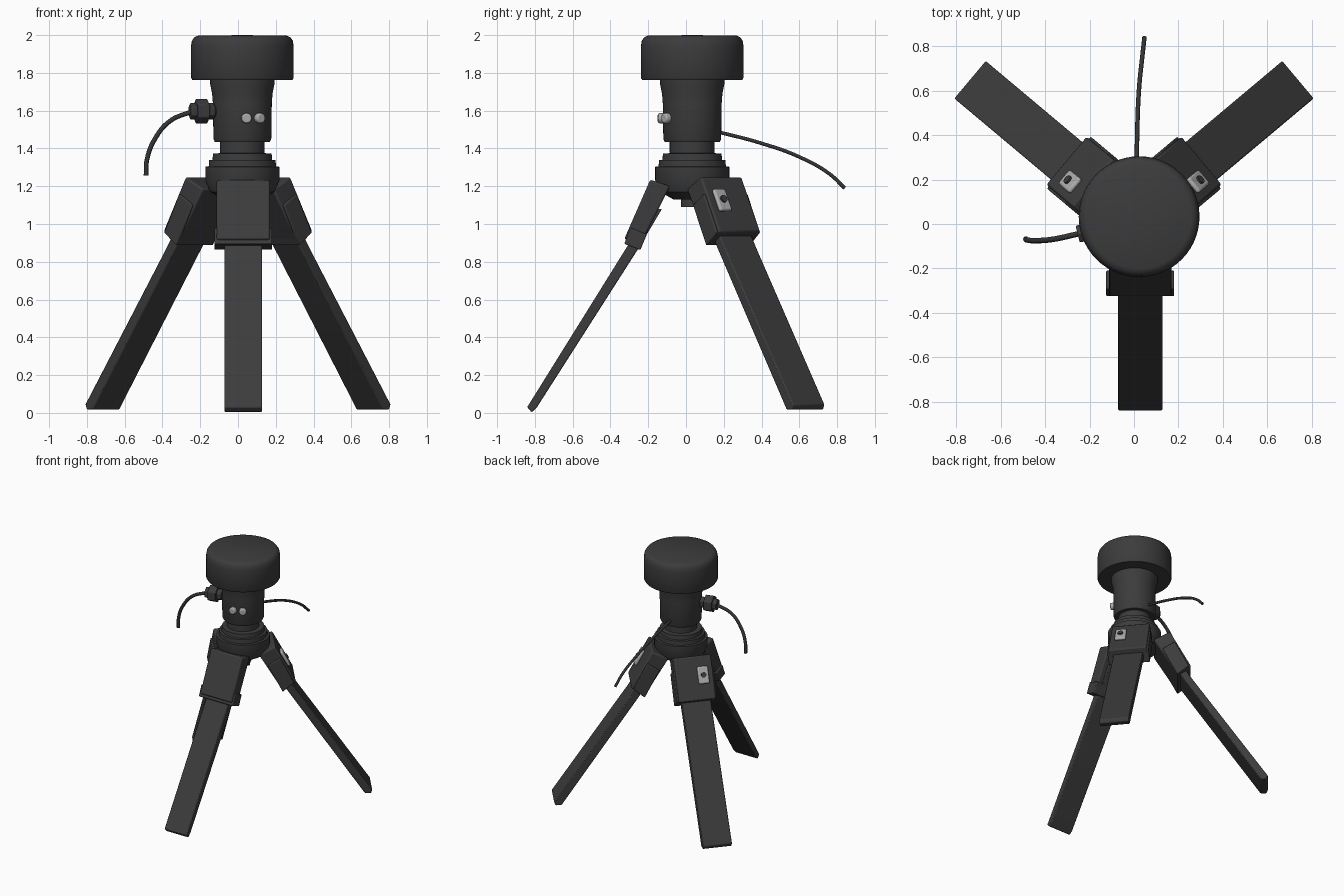
import bpy, bmesh, math
from mathutils import Vector

if "Cube" in bpy.data.objects:
    bpy.data.objects.remove(bpy.data.objects["Cube"])

CX, CY = 0.023, 0.033   # axis of the round body


def material(name, value):
    m = bpy.data.materials.new(name)
    m.diffuse_color = (value, value, value, 1)
    m.use_nodes = True
    m.node_tree.nodes["Principled BSDF"].inputs["Base Color"].default_value = m.diffuse_color
    return m


DARK = material("dark grey", 0.045)
CABLE = material("cable black", 0.035)
SILVER = material("silver", 0.42)


def finish(name, bm, mat, bevel=0.0, segments=2):
    bmesh.ops.recalc_face_normals(bm, faces=bm.faces)
    me = bpy.data.meshes.new(name)
    bm.to_mesh(me)
    bm.free()
    ob = bpy.data.objects.new(name, me)
    bpy.context.collection.objects.link(ob)
    me.materials.append(mat)
    if bevel:
        b = ob.modifiers.new("bevel", 'BEVEL')
        b.width, b.segments = bevel, segments
    bpy.ops.object.select_all(action='DESELECT')
    ob.select_set(True)
    bpy.context.view_layer.objects.active = ob
    bpy.ops.object.shade_smooth_by_angle(angle=math.radians(35))
    return ob


def lathe(name, profile, mat, steps=56):
    """Spin (radius, height) points round the body axis."""
    bm = bmesh.new()
    vs = [bm.verts.new((CX + r, CY, z)) for r, z in profile]
    edges = [bm.edges.new(p) for p in zip(vs, vs[1:])]
    bmesh.ops.spin(bm, geom=vs + edges, cent=(CX, CY, 0), axis=(0, 0, 1),
                   angle=math.tau, steps=steps)
    bmesh.ops.remove_doubles(bm, verts=bm.verts, dist=1e-4)
    return finish(name, bm, mat)


def rod(name, start, end, radius, mat, sides=24, bevel=0.0):
    a, b = Vector(start), Vector(end)
    bm = bmesh.new()
    bmesh.ops.create_cone(bm, cap_ends=True, segments=sides, radius1=radius,
                          radius2=radius, depth=(b - a).length)
    q = (b - a).to_track_quat('Z', 'Y')
    for v in bm.verts:
        v.co = q @ v.co + (a + b) / 2
    return finish(name, bm, mat, bevel)


def cable(name, points, radius):
    cu = bpy.data.curves.new(name, 'CURVE')
    cu.dimensions = '3D'
    cu.bevel_depth, cu.bevel_resolution, cu.use_fill_caps = radius, 3, True
    sp = cu.splines.new('BEZIER')
    sp.bezier_points.add(len(points) - 1)
    for bp, p in zip(sp.bezier_points, points):
        bp.co = p
        bp.handle_left_type = bp.handle_right_type = 'AUTO'
    ob = bpy.data.objects.new(name, cu)
    bpy.context.collection.objects.link(ob)
    cu.materials.append(CABLE)


class Frame:
    """Leg frame: r runs outward, v sideways, z up."""

    def __init__(self, x, y, u, v):
        self.o, self.u, self.v = Vector((x, y, 0)), Vector(u), Vector(v)

    def at(self, r, v, z):
        return self.o + self.u * r + self.v * v + Vector((0, 0, z))

    def prism(self, name, outline, v0, v1, mat, bevel=0.006):
        bm = bmesh.new()
        a = [bm.verts.new(self.at(r, v0, z)) for r, z in outline]
        b = [bm.verts.new(self.at(r, v1, z)) for r, z in outline]
        bm.faces.new(a)
        bm.faces.new(b)
        n = len(a)
        for i in range(n):
            bm.faces.new((a[i], a[(i + 1) % n], b[(i + 1) % n], b[i]))
        return finish(name, bm, mat, bevel)


# Head cap
lathe("head_cap", [(0, 2.0), (0.235, 1.997), (0.255, 1.988), (0.267, 1.97), (0.272, 1.94),
                   (0.272, 1.775), (0.265, 1.763), (0, 1.76)], DARK)
# Neck with flared top
lathe("neck", [(0, 1.77), (0.172, 1.77), (0.17, 1.74), (0.16, 1.69), (0.156, 1.64),
               (0.153, 1.45), (0.146, 1.435), (0, 1.435)], DARK)
# Stepped collar and hub
lathe("collar", [(0, 1.445), (0.118, 1.445), (0.118, 1.375), (0.155, 1.373), (0.158, 1.34),
                 (0.176, 1.338), (0.178, 1.305), (0.196, 1.303), (0.196, 1.23),
                 (0.17, 1.17), (0.1, 1.13), (0, 1.13)], DARK)
lathe("hub_pin", [(0, 1.14), (0.06, 1.14), (0.06, 1.09), (0, 1.09)], DARK, 24)

# Legs with their holders
c, s = math.cos(math.radians(40)), math.sin(math.radians(40))
back_leg = [(0.965, 0.045), (0.955, 0.018), (0.91, 0.018), (0.335, 0.88), (0.19, 1.12),
            (0.25, 1.12), (0.40, 0.88)]
front_leg = [(0.874, 0.03), (0.85, 0.003), (0.822, 0.03), (0.285, 0.87), (0.16, 1.08),
             (0.22, 1.08), (0.345, 0.88)]
back_holder = [(0.245, 1.25), (0.40, 0.96), (0.30, 0.89), (0.125, 1.185)]
front_holder = [(0.222, 1.235), (0.36, 0.92), (0.275, 0.885), (0.118, 1.2)]
back_ears = [(0.28, 1.16), (0.385, 0.955), (0.30, 0.885), (0.19, 1.10)]
front_ears = [(0.325, 0.98), (0.36, 0.895), (0.275, 0.862), (0.24, 0.945)]
legs = {
    "right": (Frame(0, 0.03, (c, s, 0), (-s, c, 0)), back_leg, back_holder, back_ears, 0.11),
    "left": (Frame(0, 0.03, (-c, s, 0), (s, c, 0)), back_leg, back_holder, back_ears, 0.11),
    "front": (Frame(0.028, 0.033, (0, -1, 0), (1, 0, 0)), front_leg, front_holder,
              front_ears, 0.10),
}
for side, (f, leg, holder, ears, w) in legs.items():
    f.prism(side + "_leg", leg, -w, w, DARK)
    f.prism(side + "_leg_holder", holder, -0.141, 0.141, DARK, 0.01)
    f.prism(side + "_holder_ears", ears, -0.153, 0.153, DARK)
    if side != "front":
        # Silver lock plate with a dark button on the holder's outer face
        n, t = Vector((0.88, 0.47)), Vector((0.47, -0.88))
        m = Vector((0.322, 1.125))
        quad = [m + t * a + n * b for a, b in
                ((-0.065, -0.01), (-0.065, 0.014), (0.065, 0.014), (0.065, -0.01))]
        f.prism(side + "_lock_plate", quad, -0.103, -0.021, SILVER, 0.01)
        p, q = m, m + n * 0.024
        rod(side + "_lock_button", f.at(p.x, -0.062, p.y), f.at(q.x, -0.062, q.y), 0.02, DARK)

# Silver screws on the neck front
for i, x in enumerate((0.045, 0.115)):
    a = math.asin((x - CX) / 0.165)
    d = Vector((math.sin(a), -math.cos(a), 0))
    base = Vector((CX, CY, 1.56))
    rod(f"neck_screw_{i + 1}", base + d * 0.14, base + d * 0.183, 0.027, SILVER, 20, 0.008)

# Cable gland on the left
o = Vector((CX, CY - 0.01, 1.597))
d = Vector((-0.97, -0.24, 0)).normalized()
for name, a, b, r, sides in (("gland_stub", 0.13, 0.2, 0.03, 20),
                             ("gland_body", 0.155, 0.285, 0.045, 6),
                             ("gland_nut", 0.19, 0.255, 0.066, 6)):
    rod(name, o + d * a, o + d * b, r, DARK, sides, 0.005)

# Cables
cable("gland_cable", [(-0.24, -0.042, 1.597), (-0.36, -0.068, 1.545), (-0.44, -0.075, 1.45),
                      (-0.482, -0.072, 1.34), (-0.487, -0.068, 1.257)], 0.0125)
cable("back_cable", [(0.012, 0.16, 1.49), (0.014, 0.39, 1.43), (0.022, 0.60, 1.355),
                     (0.038, 0.76, 1.265), (0.047, 0.84, 1.19)], 0.010)
